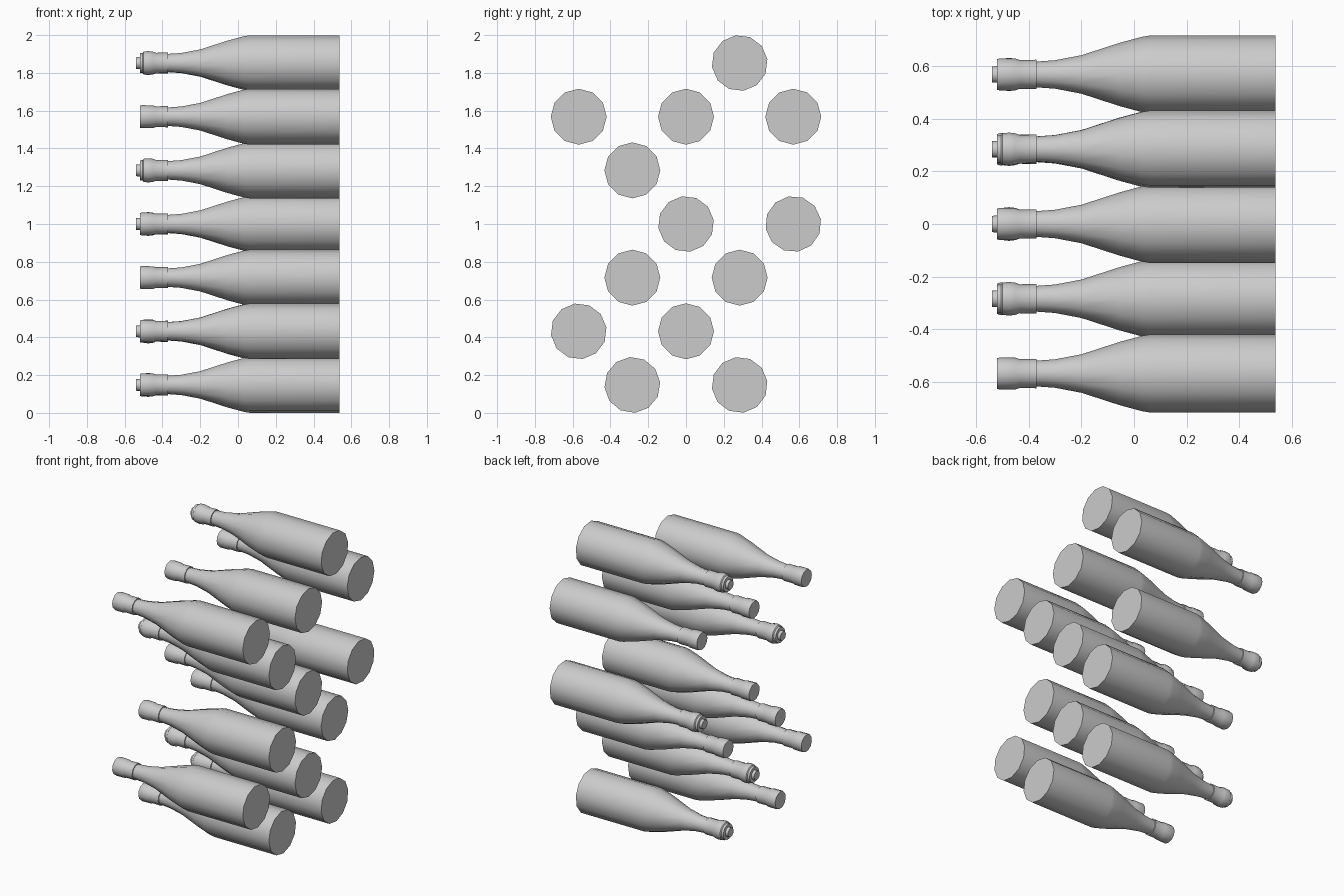
import bpy, bmesh
from math import radians, tau
from mathutils import Vector

cube = bpy.data.objects.get("Cube")
if cube:
    bpy.data.objects.remove(cube, do_unlink=True)

SIDES = 12
STEP = 0.284   # half the spacing of the bottle grid
RADIUS = 0.148

# One plain grey for every bottle
grey = bpy.data.materials.new("plain_grey")
grey.use_nodes = True
colour = (0.6, 0.6, 0.6, 1.0)
grey.diffuse_color = colour
grey.node_tree.nodes["Principled BSDF"].inputs["Base Color"].default_value = colour

# Profiles as (x, radius): base, body, shoulder, neck and foil collar
body = [(0.537, 0), (0.537, RADIUS), (0.06, RADIUS), (0.03, 0.143),
        (-0.055, 0.12), (-0.20, 0.073), (-0.30, 0.054), (-0.37, 0.049),
        (-0.37, 0.056), (-0.435, 0.055)]
flat_top = [(-0.45, 0.06), (-0.51, 0.061), (-0.52, 0.058), (-0.52, 0)]
lipped_top = [(-0.45, 0.061), (-0.475, 0.064), (-0.50, 0.061),
              (-0.505, 0.054), (-0.52, 0.053), (-0.52, 0.032),
              (-0.54, 0.031), (-0.54, 0)]


def lathe(name, profile):
    """Turn a profile around the x axis into a closed mesh."""
    bm = bmesh.new()
    verts = [bm.verts.new((x, 0, r)) for x, r in profile]
    edges = [bm.edges.new(pair) for pair in zip(verts, verts[1:])]
    bmesh.ops.spin(bm, geom=verts + edges, cent=Vector(), axis=Vector((1, 0, 0)),
                   angle=tau, steps=SIDES, use_duplicate=False)
    bmesh.ops.remove_doubles(bm, verts=bm.verts[:], dist=0.0005)
    bmesh.ops.recalc_face_normals(bm, faces=bm.faces[:])
    for face in bm.faces:
        face.smooth = True
    mesh = bpy.data.meshes.new(name)
    bm.to_mesh(mesh)
    bm.free()
    mesh.set_sharp_from_angle(angle=radians(42))
    mesh.materials.append(grey)
    return mesh


flat_mesh = lathe("flat_bottle", body + flat_top)
lipped_mesh = lathe("lipped_bottle", body + lipped_top)

# Grid cells as (column, row, lipped, roll in degrees)
bottles = [
    (-1, 0, False, 5), (1, 0, True, 8),
    (-2, 1, False, 8), (0, 1, True, 0),
    (-1, 2, False, 0), (1, 2, False, 0),
    (0, 3, False, 8), (2, 3, True, 10),
    (-1, 4, True, 0),
    (-2, 5, False, 0), (0, 5, False, 0), (2, 5, False, 0),
    (1, 6, True, 8),
]
for i, (col, row, lipped, roll) in enumerate(bottles, 1):
    kind = "lipped" if lipped else "flat"
    ob = bpy.data.objects.new(f"{kind}_bottle_{i}", lipped_mesh if lipped else flat_mesh)
    ob.location = (0, col * STEP, RADIUS + row * STEP)
    ob.rotation_euler.x = radians(roll)
    bpy.context.collection.objects.link(ob)
